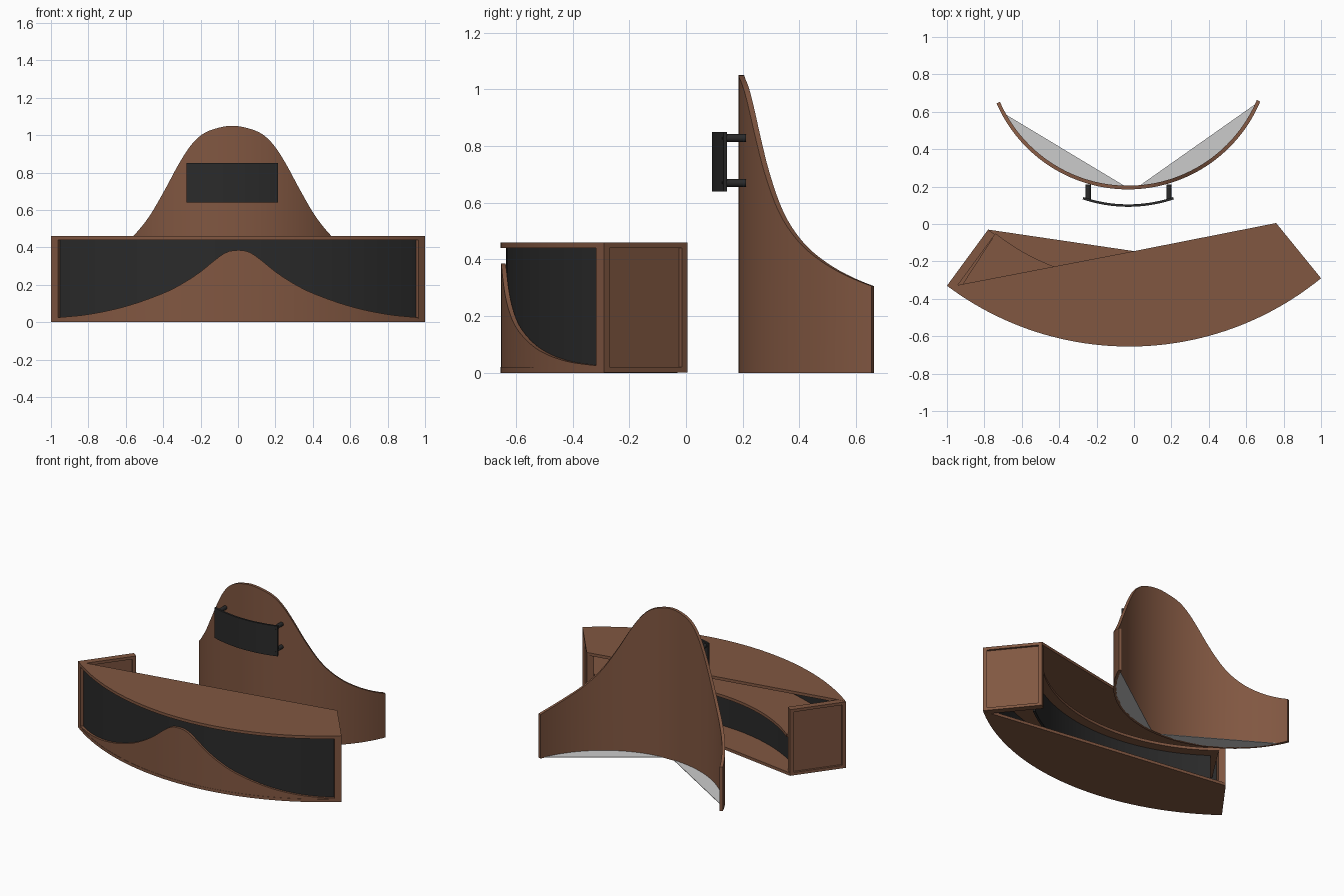
import bpy, bmesh, math
from mathutils import Vector

if "Cube" in bpy.data.objects:
    bpy.data.objects.remove(bpy.data.objects["Cube"])


def mat(name, rgb):
    m = bpy.data.materials.new(name)
    m.diffuse_color = (*rgb, 1)
    m.use_nodes = True
    m.node_tree.nodes["Principled BSDF"].inputs["Base Color"].default_value = m.diffuse_color
    return m


BROWN = mat("walnut brown", (0.22, 0.095, 0.053))
BLACK = mat("charcoal black", (0.023, 0.023, 0.023))
GREY = mat("light grey", (0.6, 0.6, 0.6))


def finish(name, bm, material):
    bmesh.ops.recalc_face_normals(bm, faces=bm.faces)
    me = bpy.data.meshes.new(name)
    bm.to_mesh(me)
    bm.free()
    me.materials.append(material)
    me.shade_smooth()
    me.set_sharp_from_angle(angle=math.radians(30))
    ob = bpy.data.objects.new(name, me)
    bpy.context.collection.objects.link(ob)
    return ob


def prism(name, outline, z0, z1, material):
    bm = bmesh.new()
    lo = [bm.verts.new((p[0], p[1], z0)) for p in outline]
    hi = [bm.verts.new((p[0], p[1], z1)) for p in outline]
    bm.faces.new(lo)
    bm.faces.new(hi)
    n = len(lo)
    for i in range(n):
        j = (i + 1) % n
        bm.faces.new((lo[i], lo[j], hi[j], hi[i]))
    return finish(name, bm, material)


def arc(a, m, b, inset=0.0, n=48, t0=0.0, t1=1.0):
    """Points on the circle through a, m, b, sagging to -y, moved inward by inset."""
    (ax, ay), (bx, by), (cx, cy) = a, m, b
    d = 2 * (ax * (by - cy) + bx * (cy - ay) + cx * (ay - by))
    sa, sb, sc = ax * ax + ay * ay, bx * bx + by * by, cx * cx + cy * cy
    ux = (sa * (by - cy) + sb * (cy - ay) + sc * (ay - by)) / d
    uy = (sa * (cx - bx) + sb * (ax - cx) + sc * (bx - ax)) / d
    r = math.hypot(ax - ux, ay - uy) - inset
    s, e = math.atan2(ay - uy, ax - ux), math.atan2(cy - uy, cx - ux)
    s, e = s % (2 * math.pi), e % (2 * math.pi)
    out = []
    for i in range(n + 1):
        g = s + (e - s) * (t0 + (t1 - t0) * i / n)
        out.append((ux + r * math.cos(g), uy + r * math.sin(g)))
    return out


def curved_panel(name, outer, inner, z0, top, material):
    """Bent sheet between two arcs; top(x) gives the height of its upper edge."""
    bm = bmesh.new()
    rings = []
    for o, i in zip(outer, inner):
        h = top(o[0])
        rings.append([bm.verts.new(v) for v in
                      ((*o, z0), (*o, h), (*i, h), (*i, z0))])
    for p, q in zip(rings, rings[1:]):
        for k in range(4):
            bm.faces.new((p[k], p[(k + 1) % 4], q[(k + 1) % 4], q[k]))
    bm.faces.new(rings[0])
    bm.faces.new(rings[-1])
    return finish(name, bm, material)


def curve_height(table, centre):
    """Smooth symmetric height rule through (distance, height) points."""
    def slope(i):
        if i == 0:
            return 0.0
        a, b = table[i - 1], table[min(i + 1, len(table) - 1)]
        return (b[1] - a[1]) / (b[0] - a[0])

    def f(x):
        d = min(abs(x - centre), table[-1][0])
        i = 0
        while i < len(table) - 2 and d > table[i + 1][0]:
            i += 1
        (x0, y0), (x1, y1) = table[i], table[i + 1]
        w = x1 - x0
        t = (d - x0) / w
        return ((2 * t**3 - 3 * t**2 + 1) * y0 + (t**3 - 2 * t**2 + t) * w * slope(i)
                + (3 * t**2 - 2 * t**3) * y1 + (t**3 - t**2) * w * slope(i + 1))
    return f


# Desk top and base: one bowed front, with opposite back corners cut off
FRONT = ((-1, -0.33), (0, -0.655), (1, -0.29))
bow = arc(*FRONT)
prism("desk_top", bow + [(0.76, 0.005), (0, -0.145), (-0.935, -0.325)], 0.44, 0.46, BROWN)
prism("desk_base", bow + [(0.94, -0.285), (0, -0.145), (-0.78, -0.03)], 0, 0.02, BROWN)

# Dark bowed front panel and the brown wave in front of it
flat = lambda z: (lambda x: z)
curved_panel("front_panel", arc(*FRONT, 0.02, 48, 0.008, 0.992),
             arc(*FRONT, 0.035, 48, 0.008, 0.992), 0.02, flat(0.44), BLACK)
wave = curve_height([(0, 0.385), (0.06, 0.375), (0.12, 0.335), (0.2, 0.27), (0.3, 0.205),
                     (0.4, 0.155), (0.6, 0.085), (0.8, 0.042), (1.0, 0.022)], 0)
curved_panel("front_wave", arc(*FRONT, 0.002, 80, 0.008, 0.992),
             arc(*FRONT, 0.018, 80, 0.008, 0.992), 0.015, wave, BROWN)


# Framed end panels
def end_unit(side, front, back):
    a, b = Vector(front), Vector(back)
    u = (b - a).normalized()
    n = Vector((-u.y, u.x))
    if n.x * a.x > 0:
        n = -n
    length = (b - a).length

    def bar(part, s0, s1, d0, d1, z0, z1):
        quad = [a + u * s + n * d for s, d in ((s0, d0), (s1, d0), (s1, d1), (s0, d1))]
        prism(f"{side}_end_{part}", quad, z0, z1, BROWN)

    bar("front_post", 0, 0.025, 0, 0.045, 0.02, 0.44)
    bar("back_post", length - 0.025, length, 0, 0.045, 0.02, 0.44)
    bar("top_rail", 0, length, 0, 0.045, 0.44, 0.4595)
    bar("bottom_rail", 0, length, 0, 0.045, 0.0005, 0.02)
    bar("panel", 0.025, length - 0.025, 0.015, 0.035, 0.02, 0.44)


end_unit("left", (-1, -0.33), (-0.78, -0.03))
end_unit("right", (1, -0.29), (0.76, 0.005))

# Curved work shelf and dark panel under it
INNER = ((-0.74, -0.05), (-0.01, -0.30), (0.72, -0.025))
prism("work_shelf", arc(*FRONT, 0.035, 48, 0.03, 0.97) + arc(*INNER)[::-1],
      0.25, 0.27, BROWN)
curved_panel("inner_panel", arc(*INNER, -0.08, 40, 0.03, 0.97),
             arc(*INNER, -0.065, 40, 0.03, 0.97), 0.02, flat(0.25), BLACK)

# Bowed back wall with a bell-shaped top
WALL = ((-0.735, 0.645), (-0.03, 0.185), (0.675, 0.655))
bell = curve_height([(0, 1.05), (0.1, 1.032), (0.17, 0.998), (0.23, 0.935), (0.29, 0.84),
                     (0.36, 0.71), (0.445, 0.565), (0.53, 0.46), (0.61, 0.385),
                     (0.71, 0.302)], -0.03)
curved_panel("back_wall", arc(*WALL, 0, 96), arc(*WALL, 0.02, 96), 0, bell, BROWN)

# Grey floor pieces inside the wall
for side, t0, t1 in (("left", 0.04, 0.49), ("right", 0.53, 0.99)):
    prism(f"{side}_floor_piece", arc(*WALL, 0.015, 32, t0, t1), 0.0, 0.004, GREY)

# Curved screen and its four wall brackets
SCREEN = ((-0.275, 0.132), (-0.03, 0.092), (0.213, 0.132))
curved_panel("screen", arc(*SCREEN, 0, 24), arc(*SCREEN, 0.013, 24), 0.64, flat(0.85), BLACK)
for side, x in (("left", -0.245), ("right", 0.187)):
    for level, z in (("lower", 0.67), ("upper", 0.828)):
        bpy.ops.mesh.primitive_cylinder_add(vertices=20, radius=0.014, depth=0.085,
                                            location=(x, 0.17, z),
                                            rotation=(math.pi / 2, 0, 0))
        ob = bpy.context.object
        ob.name = f"{side}_{level}_bracket"
        ob.data.materials.append(BLACK)
        bpy.ops.object.shade_smooth_by_angle()
